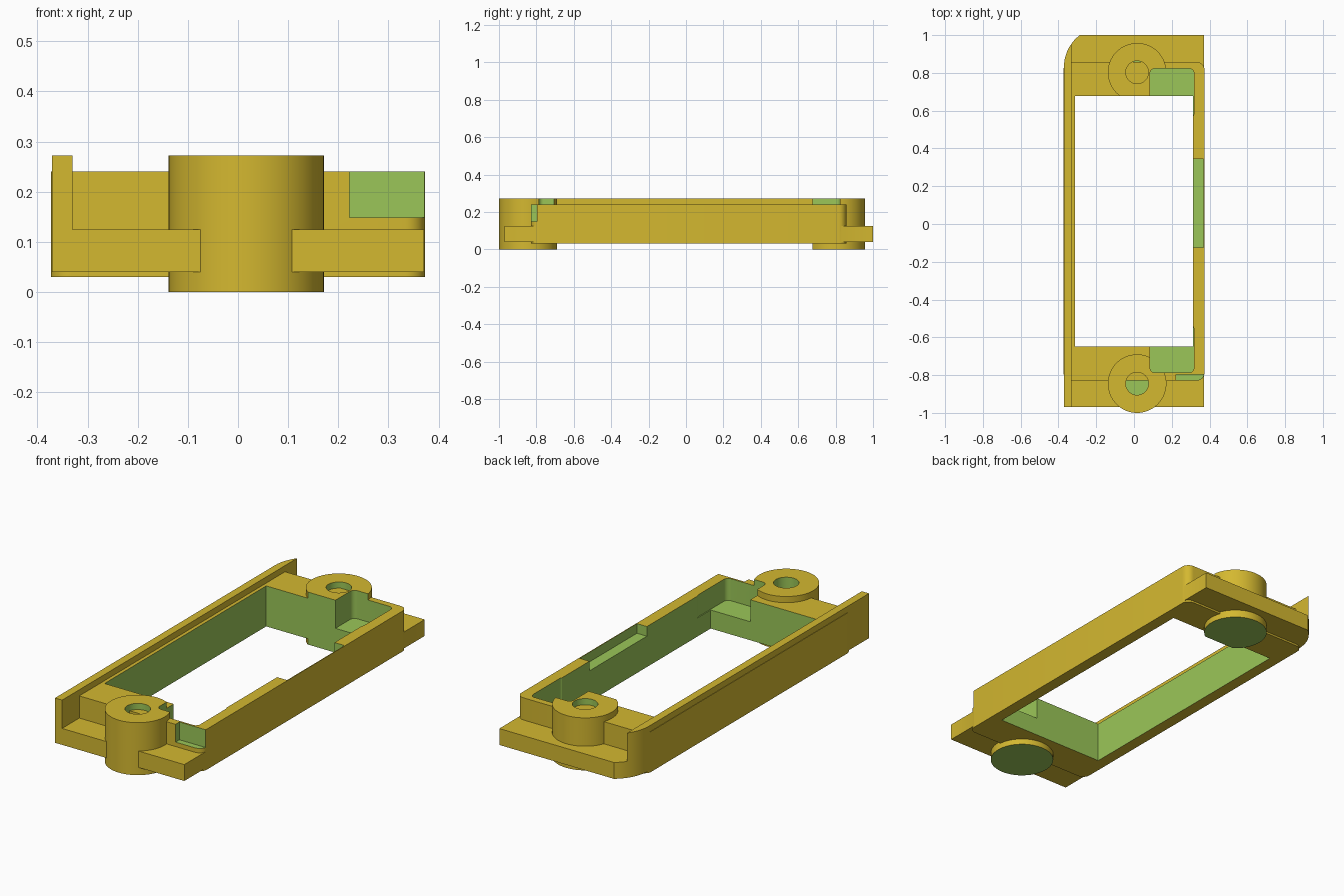
import bpy, math

if "Cube" in bpy.data.objects:
    bpy.data.objects.remove(bpy.data.objects["Cube"])


def make_material(name, srgb):
    m = bpy.data.materials.new(name)
    lin = [((c / 255 + 0.055) / 1.055) ** 2.4 for c in srgb]
    m.diffuse_color = (*lin, 1)
    m.use_nodes = True
    m.node_tree.nodes["Principled BSDF"].inputs["Base Color"].default_value = m.diffuse_color
    return m


MATS = [make_material("ochre_yellow", (212, 184, 48)),
        make_material("leaf_green", (155, 198, 88))]


def prism(name, outline, z0, z1, mat=0):
    """Extrude a counter-clockwise outline from z0 to z1."""
    n = len(outline)
    verts = [(x, y, z) for z in (z0, z1) for x, y in outline]
    faces = [tuple(range(n - 1, -1, -1)), tuple(range(n, 2 * n))]
    faces += [(i, (i + 1) % n, n + (i + 1) % n, n + i) for i in range(n)]
    me = bpy.data.meshes.new(name)
    me.from_pydata(verts, [], faces)
    for m in MATS:
        me.materials.append(m)
    for p in me.polygons:
        p.material_index = mat
    ob = bpy.data.objects.new(name, me)
    bpy.context.collection.objects.link(ob)
    return ob


def rect(x0, x1, y0, y1):
    return [(x0, y0), (x1, y0), (x1, y1), (x0, y1)]


def rounded(x0, x1, y0, y1, r, steps=8):
    pts = []
    for k, (cx, cy) in enumerate(rect(x0 + r, x1 - r, y0 + r, y1 - r)):
        for i in range(steps + 1):
            a = math.pi + (k + i / steps) * math.pi / 2
            pts.append((cx + r * math.cos(a), cy + r * math.sin(a)))
    return pts


def circle(cx, cy, r, n=64):
    return [(cx + r * math.cos(2 * math.pi * i / n),
             cy + r * math.sin(2 * math.pi * i / n)) for i in range(n)]


def combine(target, other, operation):
    mod = target.modifiers.new("bool", 'BOOLEAN')
    mod.operation = operation
    mod.solver = 'EXACT'
    mod.object = other
    bpy.context.view_layer.objects.active = target
    bpy.ops.object.modifier_apply(modifier=mod.name)
    bpy.data.objects.remove(other, do_unlink=True)


# Main block with rounded corners
frame = prism("servo_frame", rounded(-0.373, 0.373, -0.829, 0.857, 0.04), 0.03, 0.24)

# Mounting flange with one curved corner, and the side rail sharing that curve
LEFT, R, ARC_Y = -0.371, 0.214, 0.83
a_rail = math.acos((R - 0.041) / R)
a_end = math.asin((1.0 - ARC_Y) / R)
angles = [a_rail * i / 6 for i in range(7)]
angles += [a_rail + (a_end - a_rail) * i / 3 for i in range(1, 4)]
arc = [(LEFT + R - R * math.cos(a), ARC_Y + R * math.sin(a)) for a in angles]
flange = prism("mounting_flange",
               [(LEFT, -0.97), (0.371, -0.97), (0.371, 1.0)] + arc[::-1], 0.04, 0.125)
rail = prism("side_rail",
             [(LEFT, -0.97), (LEFT + 0.041, -0.97)] + arc[6::-1], 0.04, 0.272)
combine(frame, flange, 'UNION')
combine(frame, rail, 'UNION')

# Screw bosses with blind holes and green undersides
for name, cy in (("front_boss", -0.845), ("back_boss", 0.803)):
    boss = prism(name, circle(0.0165, cy, 0.155), 0, 0.272)
    boss.data.polygons[0].material_index = 1
    combine(boss, prism("screw_hole", circle(0.0165, cy, 0.06), 0.15, 0.4, 1), 'DIFFERENCE')
    combine(frame, boss, 'UNION')

# Central window, corner pockets, wall notch and front corner recess
cuts = [
    ("window", rect(-0.312, 0.312, -0.648, 0.677), -0.1),
    ("back_pocket", rounded(0.085, 0.317, 0.56, 0.823, 0.025), 0.126),
    ("front_pocket", rounded(0.085, 0.317, -0.787, -0.53, 0.025), 0.126),
    ("wall_notch", rect(0.2, 0.369, -0.125, 0.345), 0.19),
    ("corner_recess", rect(0.222, 0.5, -0.9, -0.797), 0.148),
]
for name, outline, z0 in cuts:
    combine(frame, prism(name, outline, z0, 0.4, 1), 'DIFFERENCE')

# Smooth the curved walls, keep the edges crisp
bpy.ops.object.select_all(action='DESELECT')
frame.select_set(True)
bpy.context.view_layer.objects.active = frame
bpy.ops.object.shade_smooth_by_angle(angle=math.radians(30))
